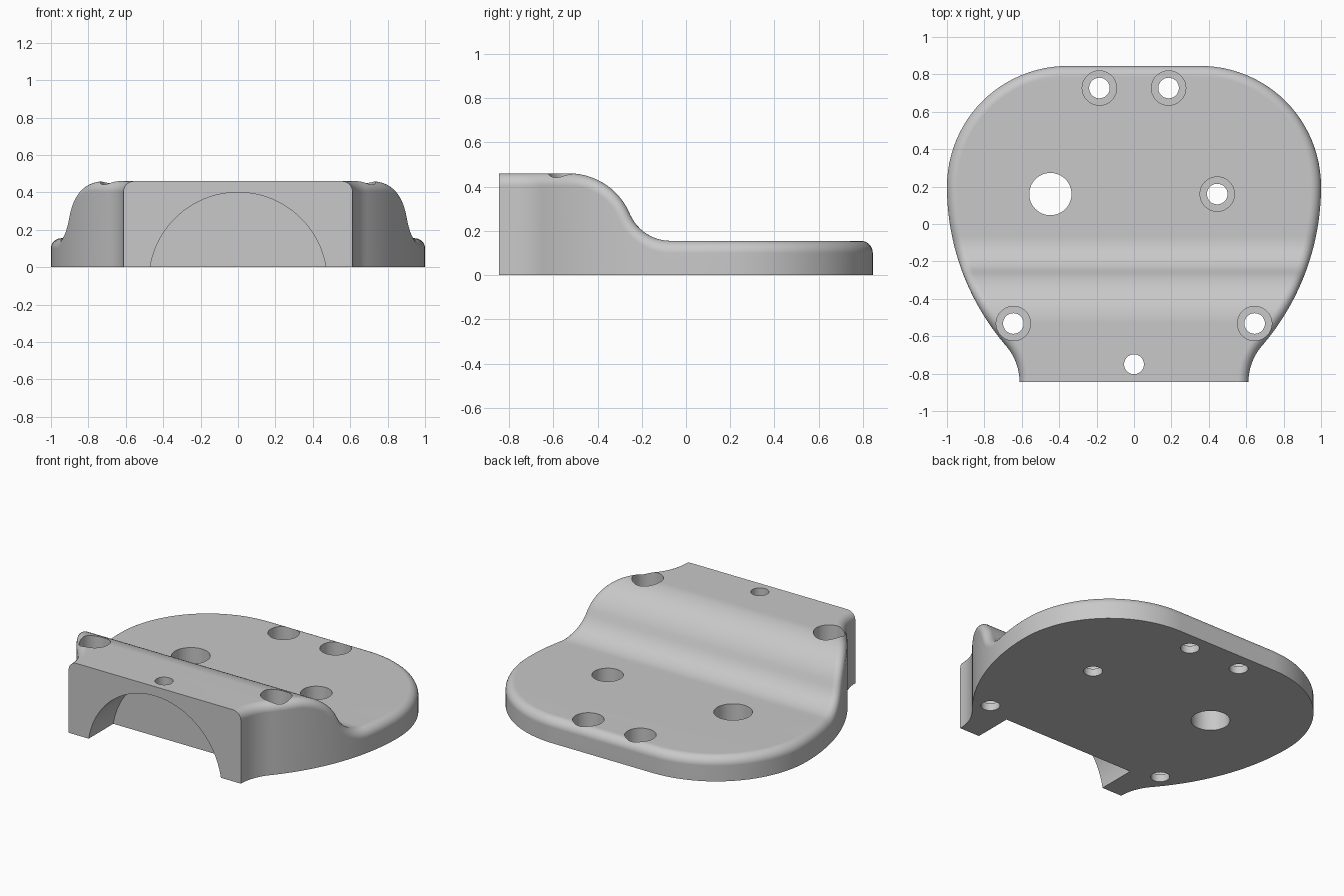
import bpy, bmesh, math
from mathutils import Matrix

if "Cube" in bpy.data.objects:
    bpy.data.objects.remove(bpy.data.objects["Cube"])

FRONT, BACK = -0.845, 0.845
HIGH, LOW = 0.46, 0.155          # heights of the two decks
CONVEX, CONCAVE = 0.30, 0.20     # radii of the step between them
STEP_A, STEP_B = -0.53, -0.07    # where the step starts and ends
FILLET = 0.055

grey = bpy.data.materials.new("plain_grey")
grey.use_nodes = True
grey.diffuse_color = (0.58, 0.58, 0.58, 1)
grey.node_tree.nodes["Principled BSDF"].inputs["Base Color"].default_value = grey.diffuse_color


def deck_height(y, h):
    """Side profile of the deck, offset inward by h."""
    share = (CONVEX - h) / (CONVEX + CONCAVE)
    join = STEP_A + share * (STEP_B - STEP_A)
    if y <= STEP_A:
        return HIGH - h
    if y <= join:
        return HIGH - CONVEX + math.sqrt((CONVEX - h) ** 2 - (y - STEP_A) ** 2)
    if y < STEP_B:
        return LOW + CONCAVE - math.sqrt((CONCAVE + h) ** 2 - (y - STEP_B) ** 2)
    return LOW - h


def arc(cx, cy, r, a, b, n):
    return [(cx + r * math.cos(a + (b - a) * i / n),
             cy + r * math.sin(a + (b - a) * i / n)) for i in range(n + 1)]


def half_outline(d):
    """Left half of the plan outline, back to front, offset inward by d."""
    turn = 0.711
    pts = arc(0.355, 0.2, 0.645 - d, math.pi / 2, 0, 24)
    pts += arc(-0.306, 0.2, 1.306 - d, 0, -turn, 56)[1:]
    pts += arc(0.907, FRONT, 0.295 + d, math.pi - turn, math.pi, 12)[1:]
    return pts


# Body: stacked outline rings that roll over the top edge
bm = bmesh.new()
levels = [(0, None)]
for k in range(9):
    t = k / 8 * math.pi / 2
    levels.append((FILLET * (1 - math.cos(t)), FILLET * (1 - math.sin(t))))
rings = []
for d, h in levels:
    half = half_outline(d)
    full = half + [(-x, y) for x, y in reversed(half)]
    rings.append([bm.verts.new((x, y, 0 if h is None else deck_height(y, h)))
                  for x, y in full])
count = len(rings[0])
mid = count // 2
for low, up in zip(rings, rings[1:]):
    for i in range(count):
        if i != mid - 1:
            j = (i + 1) % count
            bm.faces.new((low[i], low[j], up[j], up[i]))
bm.faces.new(rings[0])
bm.faces.new([r[mid - 1] for r in rings] + [r[mid] for r in reversed(rings)])
top = rings[-1]
for i in range(mid - 1):
    bm.faces.new((top[i], top[i + 1], top[count - 2 - i], top[count - 1 - i]))
bmesh.ops.recalc_face_normals(bm, faces=bm.faces)
mesh = bpy.data.meshes.new("mounting_plate")
bm.to_mesh(mesh)
bm.free()
mesh.materials.append(grey)
plate = bpy.data.objects.new("mounting_plate", mesh)
bpy.context.collection.objects.link(plate)
bpy.context.view_layer.objects.active = plate
plate.select_set(True)


def cut(radius, start, end, x, across, along_y=False, sides=48):
    """Subtract a cylinder running from start to end along z or y."""
    centre = (start + end) / 2
    place = Matrix.Translation((x, centre, across) if along_y else (x, across, centre))
    if along_y:
        place = place @ Matrix.Rotation(math.pi / 2, 4, 'X')
    cb = bmesh.new()
    bmesh.ops.create_cone(cb, cap_ends=True, segments=sides, radius1=radius,
                          radius2=radius, depth=end - start, matrix=place)
    data = bpy.data.meshes.new("cutter")
    cb.to_mesh(data)
    cb.free()
    data.materials.append(grey)
    cutter = bpy.data.objects.new("cutter", data)
    cutter.hide_render = True
    bpy.context.collection.objects.link(cutter)
    mod = plate.modifiers.new("cut", 'BOOLEAN')
    mod.operation = 'DIFFERENCE'
    mod.solver = 'EXACT'
    mod.object = cutter
    bpy.ops.object.modifier_apply(modifier=mod.name)
    bpy.data.objects.remove(cutter)


# Arched pocket under the front
cut(0.476, FRONT - 0.1, -0.595, 0, -0.076, along_y=True, sides=96)

# Counterbored screw holes
for x, y in ((0.185, 0.727), (-0.185, 0.727), (0.445, 0.16),
             (0.645, -0.532), (-0.645, -0.532)):
    cut(0.092, 0.048, 0.7, x, y)
    cut(0.055, -0.1, 0.7, x, y)

# Plain holes
cut(0.113, -0.1, 0.7, -0.447, 0.16)
cut(0.053, -0.1, 0.7, 0, -0.75)

bpy.ops.object.shade_smooth_by_angle(angle=math.radians(30))
weighted = plate.modifiers.new("even_shading", 'WEIGHTED_NORMAL')
weighted.keep_sharp = True
